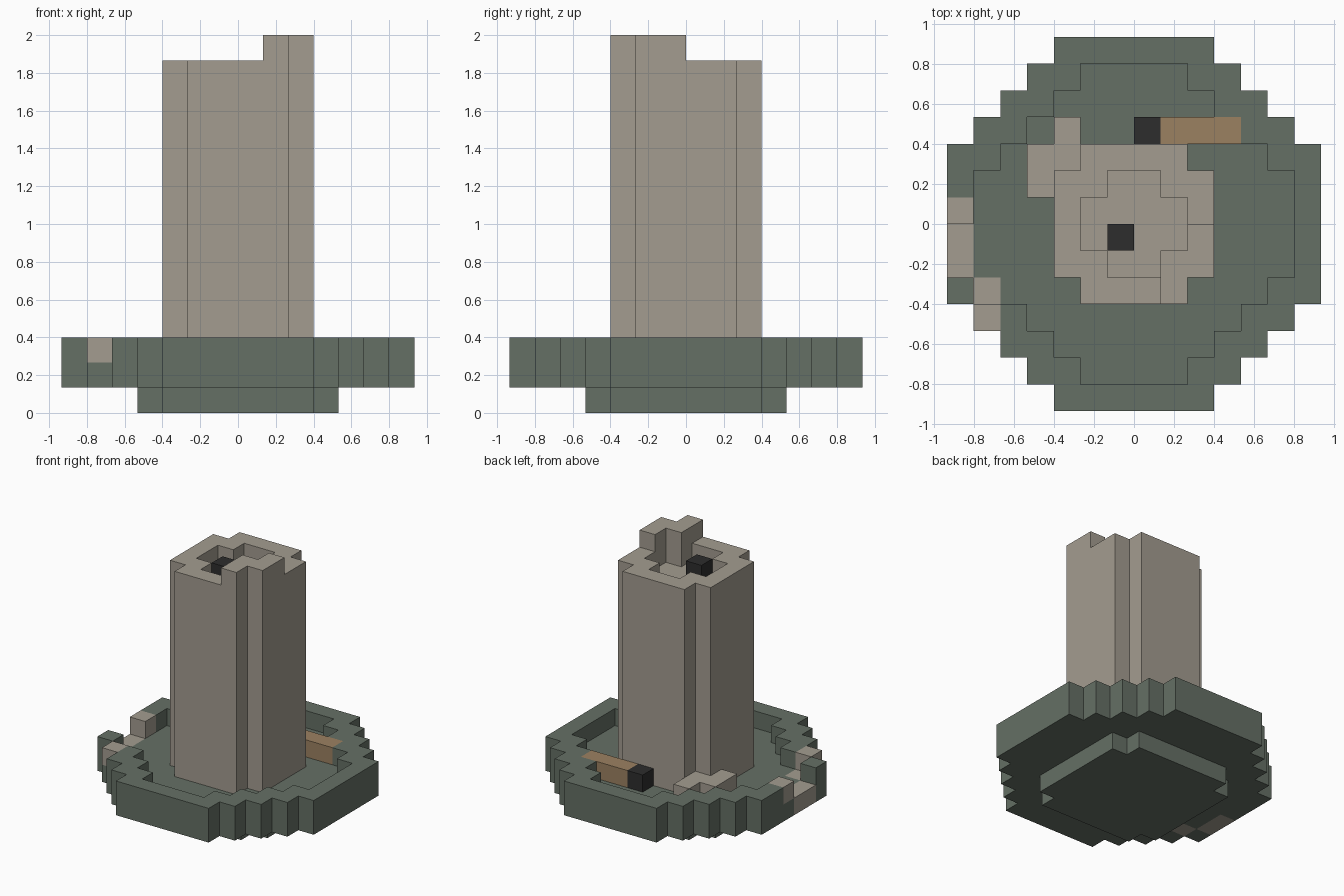
import bpy
import bmesh
from math import radians
from mathutils import Vector

UNIT = 2 / 15  # edge of one block

if "Cube" in bpy.data.objects:
    bpy.data.objects.remove(bpy.data.objects["Cube"], do_unlink=True)


def make_material(name, rgb):
    mat = bpy.data.materials.new(name)
    mat.use_nodes = True
    color = (*rgb, 1.0)
    mat.diffuse_color = color
    bsdf = next(n for n in mat.node_tree.nodes if n.type == "BSDF_PRINCIPLED")
    bsdf.inputs["Base Color"].default_value = color
    return mat


green = make_material("grey_green_stone", (0.13, 0.16, 0.13))
tan = make_material("tan_stone", (0.37, 0.335, 0.28))
brown = make_material("brown_wood", (0.33, 0.22, 0.12))
black = make_material("black_coal", (0.026, 0.026, 0.026))

AXES = [Vector(a) for a in ((1, 0, 0), (0, 1, 0), (0, 0, 1))]


def stepped_disc(half_widths):
    """Plan cells of a symmetric stepped disc, rows listed from the middle out."""
    cells = set()
    for row, half in enumerate(half_widths):
        for i in range(-half, half):
            cells |= {(i, row), (i, -row - 1)}
    return cells


def layers(plan, bottom, top):
    return {(i, j, k) for i, j in plan for k in range(bottom, top)}


def block_part(name, cells, mat):
    """Outer skin of a set of grid blocks, with coplanar faces joined."""
    bm = bmesh.new()
    points = {}

    def vert(p):
        key = tuple(round(c) for c in p)
        if key not in points:
            points[key] = bm.verts.new(Vector(key) * UNIT)
        return points[key]

    for cell in sorted(cells):
        for a in range(3):
            u, v = AXES[(a + 1) % 3], AXES[(a + 2) % 3]
            for side in (0, 1):
                neighbour = list(cell)
                neighbour[a] += 2 * side - 1
                if tuple(neighbour) in cells:
                    continue
                o = Vector(cell) + AXES[a] * side
                ring = [o, o + u, o + u + v, o + v]
                bm.faces.new([vert(p) for p in (ring if side else ring[::-1])])
    bmesh.ops.dissolve_limit(bm, angle_limit=radians(1), verts=bm.verts, edges=bm.edges)
    mesh = bpy.data.meshes.new(name)
    bm.to_mesh(mesh)
    bm.free()
    mesh.materials.append(mat)
    obj = bpy.data.objects.new(name, mesh)
    bpy.context.collection.objects.link(obj)
    return obj


# Plans
dish_plan = stepped_disc([7, 7, 7, 6, 5, 4, 3])
rim_plan = dish_plan - stepped_disc([6, 6, 5, 4, 3, 2])
tower_plan = stepped_disc([3, 3, 2])
hollow_plan = stepped_disc([2, 1])

# Broken stretch of the rim
low_patch = {(-7, -1), (-7, -2), (-6, -3)}
rim_patch = {(-7, 0), (-6, -4)}

# Foot and dish
block_part("foot", layers(stepped_disc([4, 4, 4, 3]), 0, 1), green)
dish = layers(dish_plan - low_patch, 1, 2) | layers(rim_plan - low_patch - rim_patch, 2, 3)
block_part("dish", dish, green)
block_part("dish_floor_patches", layers(low_patch, 1, 2), tan)
block_part("rim_patches", layers(rim_patch, 2, 3), tan)

# Tower with a shallow hollow and a raised corner
raised_corner = {(1, -3), (1, -2), (2, -2), (2, -1)}
tower = layers(tower_plan, 2, 13) | layers(tower_plan - hollow_plan, 13, 14)
block_part("tower", tower | layers(raised_corner, 14, 15), tan)
block_part("coal_in_hollow", {(-1, -1, 13)}, black)

# Loose pieces on the dish floor
block_part("rubble", layers({(-3, 3), (-3, 2), (-4, 2), (-4, 1)}, 2, 3), tan)
block_part("log", layers({(i, 3) for i in range(1, 4)}, 2, 3), brown)
block_part("log_burnt_end", {(0, 3, 2)}, black)
